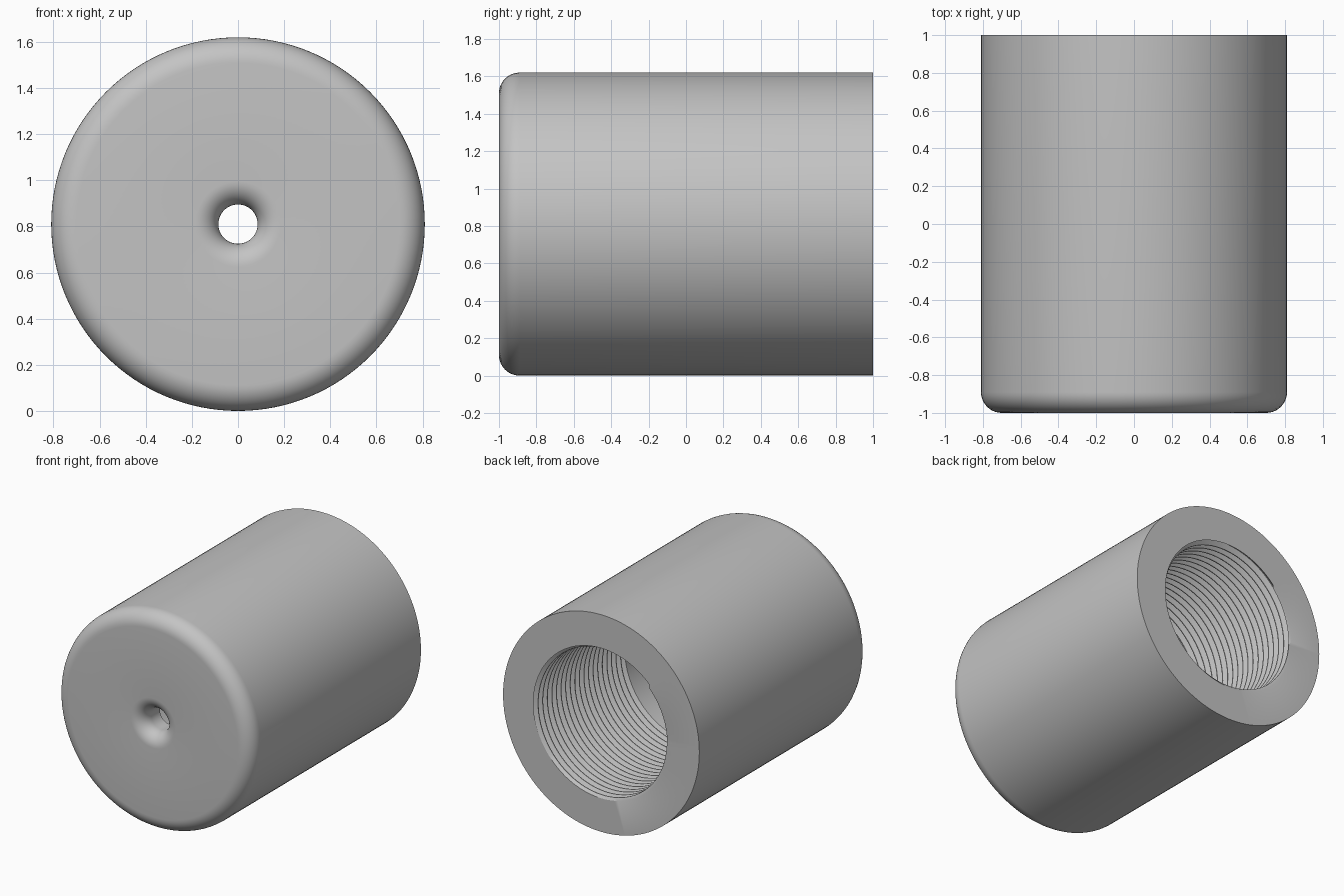
import bpy, bmesh, math

cube = bpy.data.objects.get("Cube")
if cube:
    bpy.data.objects.remove(cube, do_unlink=True)

R, FRONT, BACK = 0.81, -1.0, 1.0
FILLET, HOLE, LIP = 0.11, 0.085, 0.1
RIM, CREST, ROOT = 0.56, 0.54, 0.575
PITCH, THREAD_END, FLOOR = 0.054, -0.05, -0.8
SEGS = 128

grey = bpy.data.materials.new("satin grey")
grey.use_nodes = True
colour = (0.55, 0.55, 0.55, 1)
grey.diffuse_color = colour
grey.node_tree.nodes["Principled BSDF"].inputs["Base Color"].default_value = colour


def arc(cr, cy, radius, start, end, steps=10):
    """Points (radius, y) of a fillet in the lathe profile."""
    angles = [math.radians(start + (end - start) * i / steps) for i in range(steps + 1)]
    return [(cr + radius * math.cos(a), cy + radius * math.sin(a)) for a in angles]


def strip(bm, rows):
    """Bridge neighbouring rows of points with quads."""
    verts = [[bm.verts.new(p) for p in row] for row in rows]
    for a, b in zip(verts, verts[1:]):
        for i in range(len(a) - 1):
            bm.faces.new((a[i], a[i + 1], b[i + 1], b[i]))


def point(r, y, i):
    a = 2 * math.pi * (i % SEGS) / SEGS
    return (r * math.cos(a), y, R + r * math.sin(a))


def lathe(bm, profile):
    strip(bm, [[point(r, y, i) for i in range(SEGS + 1)] for r, y in profile])


def thread_point(turn, r, i):
    """Point on the helix, held at the bore's two ends."""
    y = BACK - PITCH * (turn + i / SEGS - 1)
    if y >= BACK:
        return point(RIM, BACK, i)
    if y <= THREAD_END:
        return point(CREST, THREAD_END, i)
    return point(r, y, i)


bm = bmesh.new()

# Outer shell: inner floor, through hole, rounded front, side and back rim
lathe(bm, [(CREST, THREAD_END), (CREST, FLOOR), (HOLE, FLOOR)]
      + arc(HOLE + LIP, FRONT + LIP, LIP, 180, 270)
      + arc(R - FILLET, FRONT + FILLET, FILLET, -90, 0)
      + [(R, BACK), (RIM, BACK)])

# Helical thread in the back of the bore
tooth = [(0, ROOT), (0.12, ROOT), (0.5, CREST), (0.62, CREST)]
turns = math.ceil((BACK - THREAD_END) / PITCH) + 2
strip(bm, [[thread_point(t + phase, r, i) for i in range(SEGS + 1)]
           for t in range(turns) for phase, r in tooth])

bmesh.ops.remove_doubles(bm, verts=bm.verts, dist=0.0001)
bmesh.ops.recalc_face_normals(bm, faces=bm.faces)
mesh = bpy.data.meshes.new("threaded_cap")
bm.to_mesh(mesh)
bm.free()
mesh.materials.append(grey)
cap = bpy.data.objects.new("threaded_cap", mesh)
bpy.context.collection.objects.link(cap)

# Smooth curves, crisp edges
bpy.ops.object.select_all(action="DESELECT")
cap.select_set(True)
bpy.context.view_layer.objects.active = cap
bpy.ops.object.shade_smooth_by_angle(angle=math.radians(30))
